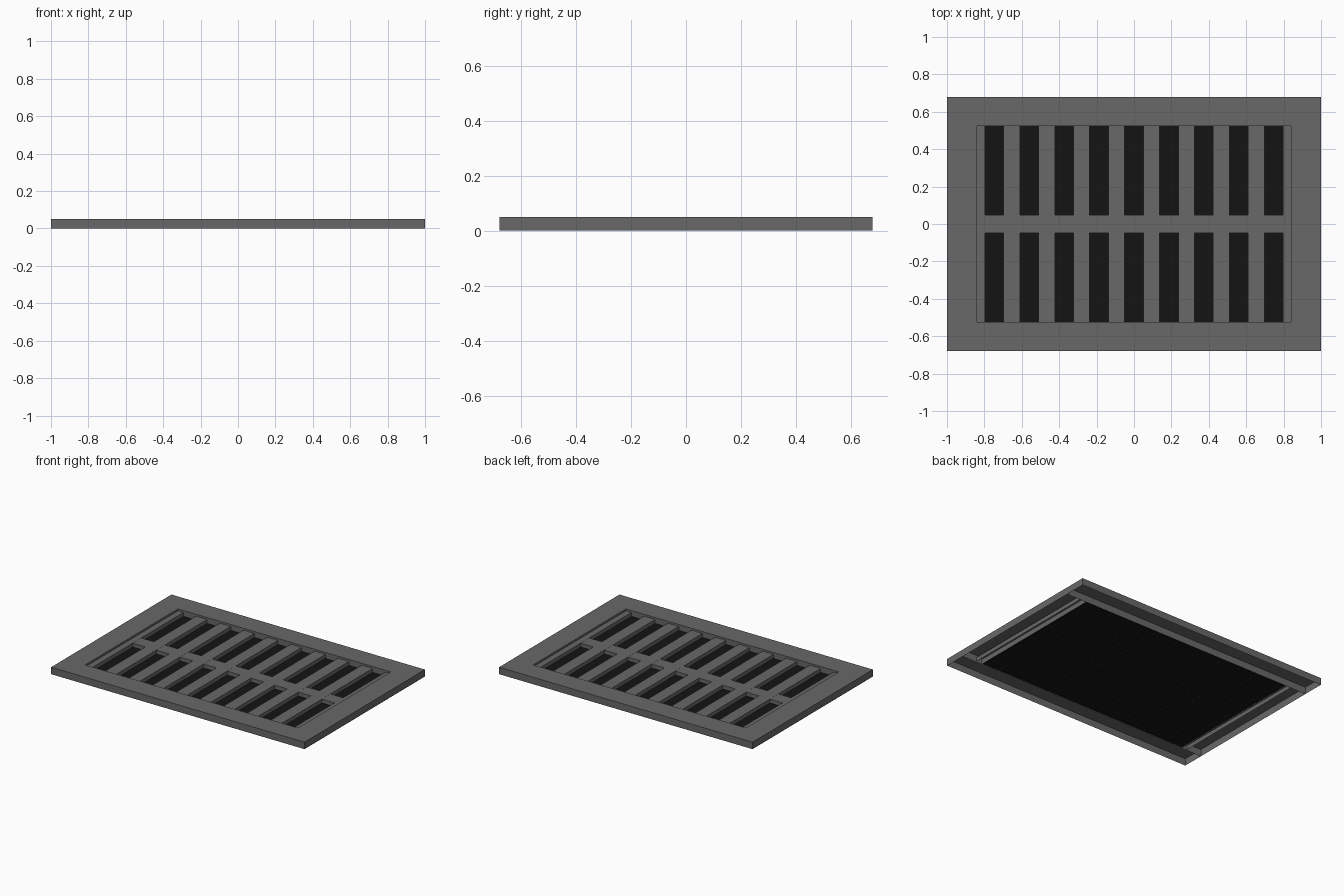
import bpy, bmesh

if "Cube" in bpy.data.objects:
    bpy.data.objects.remove(bpy.data.objects["Cube"])

# Overall layout
HX, HY, TOP = 1.0, 0.678, 0.05       # outer frame half sizes and height
IX, IY = 0.84, 0.523                 # inner opening half sizes
GRATE_TOP, PANEL_Z = 0.036, 0.008
BARS, BAR_W = 10, 0.0865


def material(name, v):
    m = bpy.data.materials.new(name)
    m.diffuse_color = (v, v, v, 1)
    m.use_nodes = True
    m.node_tree.nodes["Principled BSDF"].inputs["Base Color"].default_value = m.diffuse_color
    return m


METAL = material("dark_metal", 0.14)
BLACK = material("black_backing", 0.007)


def box(name, x0, x1, y0, y1, z0, z1, mat):
    """Box open underneath, like a pressed sheet-metal channel."""
    bm = bmesh.new()
    bmesh.ops.create_cube(bm, size=1)
    for v in bm.verts:
        v.co.x = x1 if v.co.x > 0 else x0
        v.co.y = y1 if v.co.y > 0 else y0
        v.co.z = z1 if v.co.z > 0 else z0
    bm.normal_update()
    under = [f for f in bm.faces if f.normal.z < -0.5]
    bmesh.ops.delete(bm, geom=under, context='FACES')
    me = bpy.data.meshes.new(name)
    bm.to_mesh(me)
    bm.free()
    me.materials.append(mat)
    ob = bpy.data.objects.new(name, me)
    bpy.context.collection.objects.link(ob)
    return ob


# Frame: two full-length rails and two end pieces between them
box("frame_front", -HX, HX, -HY, -IY, 0, TOP, METAL)
box("frame_back", -HX, HX, IY, HY, 0, TOP, METAL)
box("frame_left", -HX, -IX, -IY, IY, 0, TOP, METAL)
box("frame_right", IX, HX, -IY, IY, 0, TOP, METAL)

# Grate bars, the end ones tucked half under the frame
for i in range(BARS):
    x = -IX + 2 * IX * i / (BARS - 1)
    box(f"grate_bar_{i + 1}", x - BAR_W / 2, x + BAR_W / 2, -IY, IY,
        PANEL_Z - 0.001, GRATE_TOP, METAL)

# Central cross bar
box("cross_bar", -IX, IX, -0.048, 0.048, PANEL_Z - 0.001, GRATE_TOP - 0.0005, METAL)

# Dark backing sheet under the slots
bm = bmesh.new()
bmesh.ops.create_grid(bm, x_segments=1, y_segments=1, size=1)
for v in bm.verts:
    v.co = (v.co.x * IX, v.co.y * IY, PANEL_Z)
me = bpy.data.meshes.new("backing_panel")
bm.to_mesh(me)
bm.free()
me.materials.append(BLACK)
bpy.context.collection.objects.link(bpy.data.objects.new("backing_panel", me))
